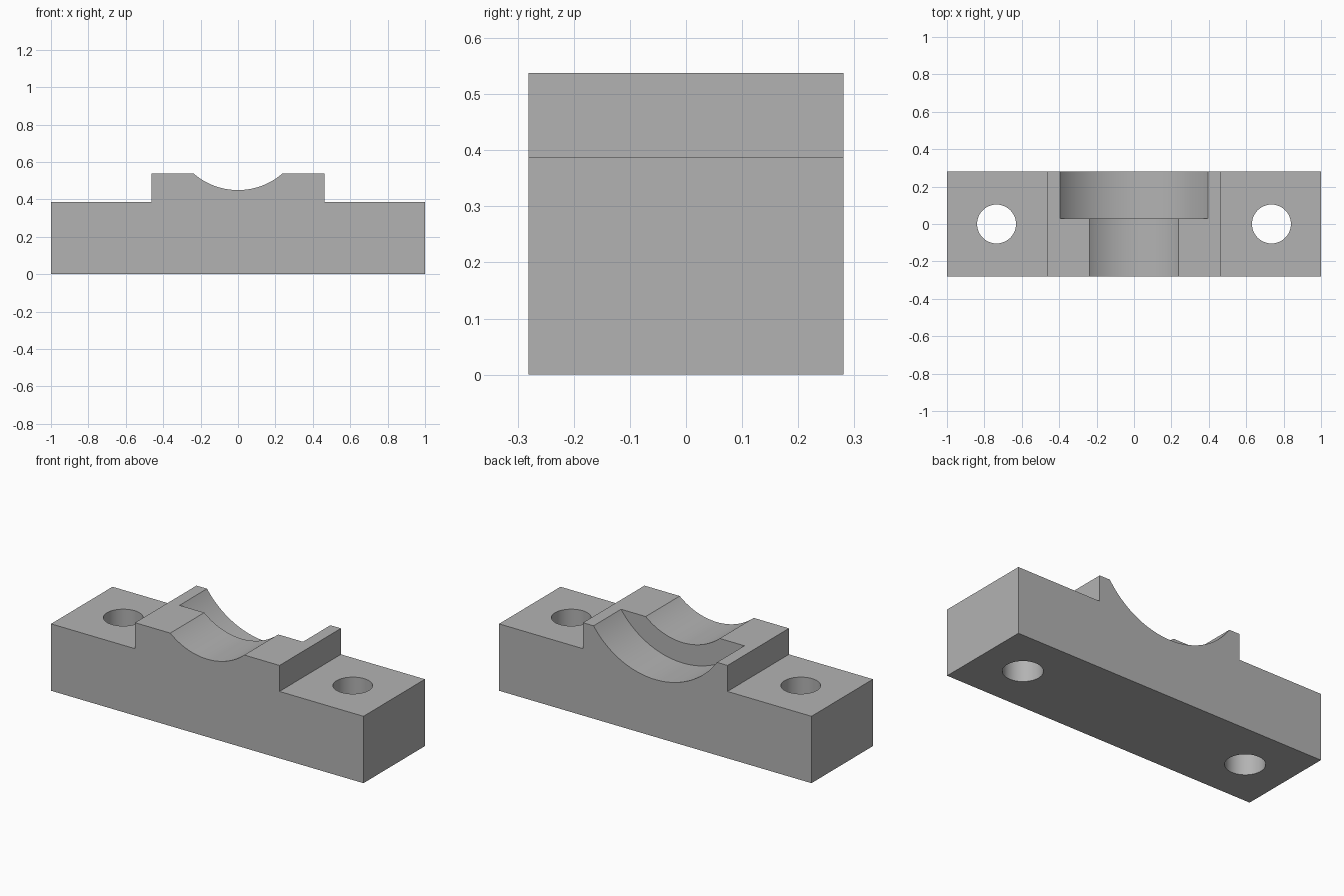
import bpy
import bmesh
import math

cube = bpy.data.objects.get("Cube")
if cube:
    bpy.data.objects.remove(cube, do_unlink=True)

HALF_DEPTH = 0.281
TOP, SHOULDER = 0.5375, 0.387
RIDGE = 0.4625                      # half width of the raised saddle
AXIS_Z = 0.8145                     # shared axis of both grooves

grey = bpy.data.materials.new("plain grey")
grey.use_nodes = True
colour = (0.45, 0.45, 0.45, 1)
grey.diffuse_color = colour
grey.node_tree.nodes["Principled BSDF"].inputs["Base Color"].default_value = colour


def extruded_block(name, outline, half_depth):
    """Extrude an (x, z) outline along y."""
    bm = bmesh.new()
    face = bm.faces.new([bm.verts.new((x, -half_depth, z)) for x, z in outline])
    grown = bmesh.ops.extrude_face_region(bm, geom=[face])["geom"]
    moved = [v for v in grown if isinstance(v, bmesh.types.BMVert)]
    bmesh.ops.translate(bm, verts=moved, vec=(0, 2 * half_depth, 0))
    bmesh.ops.recalc_face_normals(bm, faces=bm.faces)
    mesh = bpy.data.meshes.new(name)
    bm.to_mesh(mesh)
    bm.free()
    obj = bpy.data.objects.new(name, mesh)
    bpy.context.collection.objects.link(obj)
    mesh.materials.append(grey)
    return obj


def cut_cylinder(target, radius, length, location, rotation=(0, 0, 0)):
    """Subtract a cylinder from the target."""
    bpy.ops.mesh.primitive_cylinder_add(vertices=128, radius=radius, depth=length,
                                        location=location, rotation=rotation)
    cutter = bpy.context.object
    cutter.data.materials.append(grey)
    cutter.hide_render = True
    mod = target.modifiers.new("cut", 'BOOLEAN')
    mod.operation = 'DIFFERENCE'
    mod.solver = 'EXACT'
    mod.object = cutter
    bpy.context.view_layer.objects.active = target
    bpy.ops.object.modifier_apply(modifier=mod.name)
    bpy.data.objects.remove(cutter, do_unlink=True)


# Stepped block with a raised saddle
right_half = [(1, 0), (1, SHOULDER), (RIDGE, SHOULDER), (RIDGE, TOP)]
outline = right_half + [(-x, z) for x, z in reversed(right_half)]
block = extruded_block("bearing_block", outline, HALF_DEPTH)

# Narrow groove right through, wide groove in the rear half
along_y = (math.pi / 2, 0, 0)
cut_cylinder(block, 0.3645, 1, (0, 0, AXIS_Z), along_y)
cut_cylinder(block, 0.4825, 1, (0, 0.53, AXIS_Z), along_y)

# Vertical bolt holes
for side in (-1, 1):
    cut_cylinder(block, 0.104, 1, (side * 0.735, 0, 0.2))

# Smooth curved walls, crisp edges
bpy.ops.object.select_all(action='DESELECT')
block.select_set(True)
bpy.context.view_layer.objects.active = block
bpy.ops.object.shade_smooth_by_angle(angle=math.radians(30))
